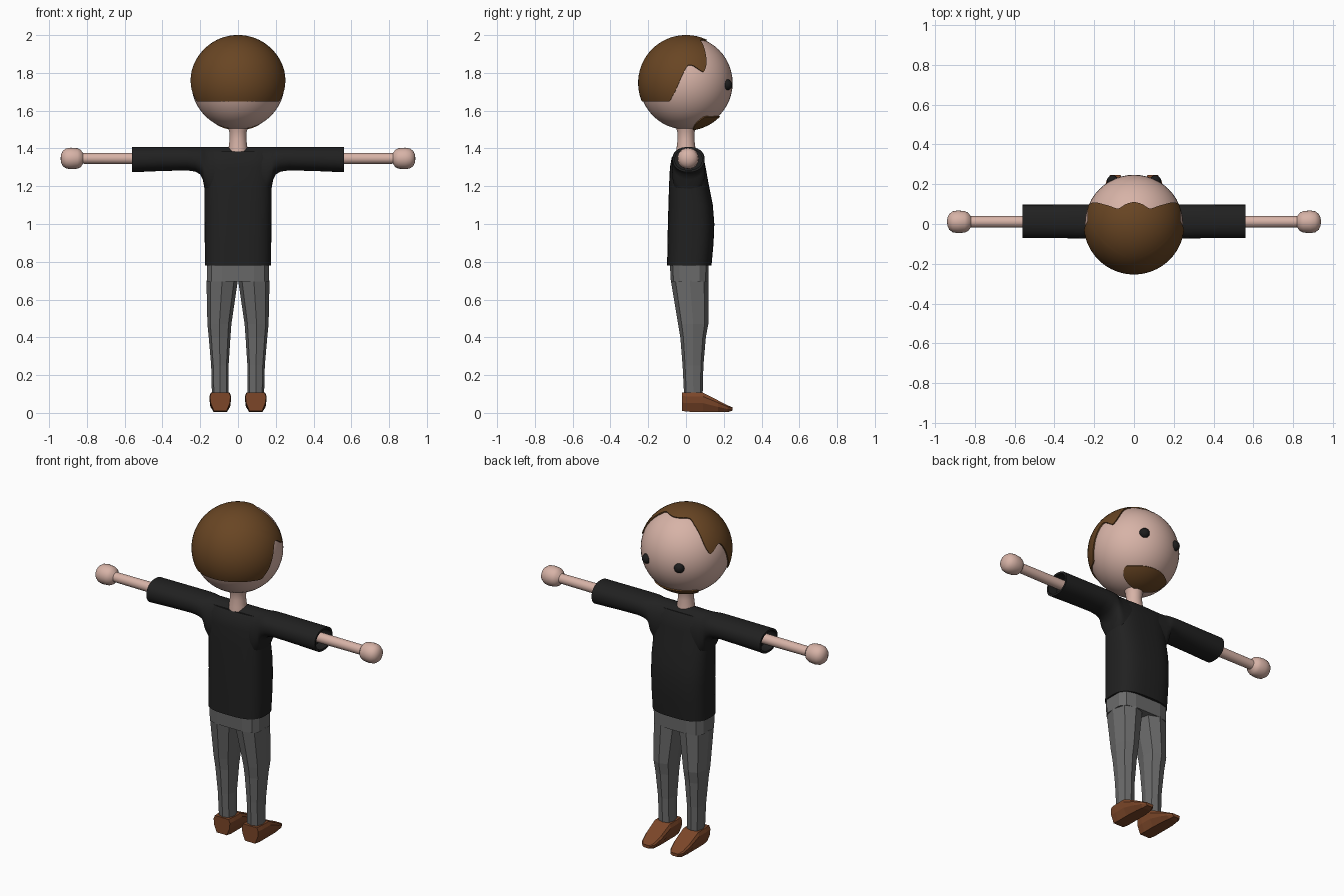
import bpy, bmesh, math
from mathutils import Vector

if "Cube" in bpy.data.objects:
    bpy.data.objects.remove(bpy.data.objects["Cube"])


def material(name, rgb):
    m = bpy.data.materials.new(name)
    m.use_nodes = True
    m.diffuse_color = (*rgb, 1)
    m.node_tree.nodes["Principled BSDF"].inputs["Base Color"].default_value = (*rgb, 1)
    return m


SKIN = material("skin", (0.68, 0.45, 0.385))
HAIR = material("hair_brown", (0.14, 0.06, 0.017))
SHIRT = material("shirt_black", (0.015, 0.015, 0.015))
PANTS = material("trouser_grey", (0.145, 0.145, 0.145))
SHOE = material("shoe_brown", (0.2, 0.062, 0.022))
EYE = material("eye_dark", (0.012, 0.012, 0.012))


def finish(bm, name, mat, smooth=None):
    bmesh.ops.recalc_face_normals(bm, faces=bm.faces)
    mesh = bpy.data.meshes.new(name)
    bm.to_mesh(mesh)
    bm.free()
    mesh.materials.append(mat)
    if smooth:
        mesh.shade_smooth()
        mesh.set_sharp_from_angle(angle=math.radians(smooth))
    ob = bpy.data.objects.new(name, mesh)
    bpy.context.scene.collection.objects.link(ob)
    return ob


def loft(name, rings, mat, smooth=None):
    """Skin a list of equal-length closed rings and cap both ends."""
    bm = bmesh.new()
    rows = [[bm.verts.new(p) for p in ring] for ring in rings]
    n = len(rows[0])
    for a, b in zip(rows, rows[1:]):
        for i in range(n):
            j = (i + 1) % n
            bm.faces.new((a[i], a[j], b[j], b[i]))
    bm.faces.new(rows[0])
    bm.faces.new(rows[-1])
    return finish(bm, name, mat, smooth)


def oval(n, power=2.0, phase=0.0):
    """Unit superellipse points."""
    pts = []
    for i in range(n):
        a = 2 * math.pi * (i + phase) / n
        c, s = math.cos(a), math.sin(a)
        pts.append((math.copysign(abs(c) ** (2 / power), c),
                    math.copysign(abs(s) ** (2 / power), s)))
    return pts


def level_ring(z, x0, x1, y0, y1, shape):
    cx, cy, rx, ry = (x0 + x1) / 2, (y0 + y1) / 2, (x1 - x0) / 2, (y1 - y0) / 2
    return [(cx + rx * u, cy + ry * v, z) for u, v in shape]


def cross_ring(x, y, z0, z1, ry, shape):
    cz, rz = (z0 + z1) / 2, (z1 - z0) / 2
    return [(x, y + ry * u, cz + rz * v) for u, v in shape]


def ball(name, centre, radius, mat, segments=32):
    bm = bmesh.new()
    bmesh.ops.create_uvsphere(bm, u_segments=segments, v_segments=segments // 2, radius=radius)
    bmesh.ops.translate(bm, verts=bm.verts, vec=centre)
    return finish(bm, name, mat, 60)


HEAD = Vector((0, 0, 1.747))


def smooth_outline(half, steps=5):
    """Mirror a half outline across x and round it with a Catmull-Rom curve."""
    pts = [Vector(p) for p in half]
    pts += [Vector((-p.x, p.y, p.z)) for p in reversed(pts) if abs(p.x) > 1e-6]
    n, out = len(pts), []
    for i in range(n):
        a, b, c, d = (pts[(i + k) % n] for k in (-1, 0, 1, 2))
        for s in range(steps):
            t = s / steps
            out.append(0.5 * (2 * b + (c - a) * t + (2 * a - 5 * b + 4 * c - d) * t * t
                              + (3 * b - a - 3 * c + d) * t ** 3))
    return out


def head_patch(name, centre, outline, mat, radius=0.2535, inner=0.238, steps=14):
    """Thin shell on the head that fills an outline around a centre direction."""
    centre = Vector(centre).normalized()
    dirs = [p.normalized() for p in outline]
    rings = [[HEAD + radius * centre.lerp(d, 0.04 + 0.96 * k / steps).normalized() for d in dirs]
             for k in range(steps + 1)]
    rings.append([HEAD + inner * d for d in dirs])
    return loft(name, rings, mat, 50)


# Head, neck and eyes
ball("head", HEAD, 0.247, SKIN, 48)
circle = oval(24)
loft("neck", [level_ring(z, -r, r, -r, r, circle) for z, r in
              ((1.37, 0.052), (1.41, 0.049), (1.45, 0.044), (1.49, 0.046), (1.53, 0.06))], SKIN, 50)
for side, tag in ((1, "left"), (-1, "right")):
    ball(tag + "_eye", (side * 0.107, 0.216, 1.737), 0.029, EYE, 20)

# Hair with wavy fringe, side locks and a straight nape
hairline = smooth_outline([
    (0, 0.11, 0.228), (0.04, 0.1, 0.229), (0.08, 0.078, 0.228), (0.12, 0.09, 0.204),
    (0.161, 0.102, 0.17), (0.2, 0.11, 0.114), (0.218, 0.104, 0.08), (0.231, 0.088, 0.06),
    (0.234, 0.03, 0.095), (0.241, 0, 0.08), (0.24, -0.05, -0.03), (0.23, -0.075, -0.075),
    (0.215, -0.09, -0.098), (0.19, -0.136, -0.098), (0.12, -0.2, -0.098), (0, -0.233, -0.098)])
head_patch("hair", (0, -0.7, 0.7), hairline, HAIR)

# Chin beard
chin = smooth_outline([
    (0, 0.18, -0.179), (0.06, 0.17, -0.18), (0.11, 0.137, -0.182), (0.145, 0.1, -0.183),
    (0.125, 0.06, -0.212), (0.08, 0.042, -0.238), (0, 0.035, -0.251)])
head_patch("beard", (0, 0.1, -0.23), chin, HAIR, steps=8)

# Shirt body
body = oval(40, 2.9)
loft("shirt_body", [level_ring(z, -w, w, back, front, body) for z, w, back, front in (
    (0.78, 0.175, -0.1, 0.135), (0.9, 0.176, -0.098, 0.146), (1.0, 0.177, -0.096, 0.15),
    (1.1, 0.178, -0.093, 0.142), (1.2, 0.177, -0.09, 0.122), (1.3, 0.18, -0.085, 0.104),
    (1.35, 0.18, -0.076, 0.094), (1.385, 0.18, -0.05, 0.07))], SHIRT, 50)

# Sleeves: one tube across the shoulders, with armpit flare and hollow cuffs
tube = oval(32, 2.2)
half = [(0.15, 1.14, 0.086), (0.178, 1.19, 0.086), (0.186, 1.235, 0.086), (0.2, 1.262, 0.086),
        (0.225, 1.277, 0.086), (0.27, 1.284, 0.085), (0.42, 1.28, 0.084), (0.56, 1.274, 0.084)]
right_half = [cross_ring(x, 0.013, low, 1.408, ry, tube) for x, low, ry in half]
right_half += [cross_ring(x, 0.013, 1.286, 1.396, 0.072, tube) for x in (0.56, 0.5)]
mirrored = [[(-x, y, z) for x, y, z in ring] for ring in reversed(right_half)]
loft("shirt_sleeves", mirrored + right_half, SHIRT, 50)

# Hips
loft("trouser_hips", [level_ring(z, -w, w, y0, y1, oval(12, 4, 0.5)) for z, w, y0, y1 in (
    (0.695, 0.167, -0.082, 0.12), (0.8, 0.168, -0.088, 0.122))], PANTS)

eight = oval(8, 2.5)
for side, tag in ((1, "left"), (-1, "right")):
    # Forearm and round hand
    arm = ((0.48, 0.03), (0.82, 0.028), (0.833, 0.046), (0.85, 0.054), (0.885, 0.057),
           (0.91, 0.053), (0.928, 0.04), (0.937, 0.02), (0.939, 0.004))
    loft(tag + "_arm_and_hand", [cross_ring(side * x, 0.011, 1.347 - r, 1.347 + r, r, circle)
                                 for x, r in arm], SKIN, 45)
    # Faceted leg
    leg = ((0.09, 0.05, 0.138, -0.01, 0.088), (0.25, 0.05, 0.142, -0.018, 0.092),
           (0.4, 0.04, 0.155, -0.03, 0.105), (0.47, 0.035, 0.162, -0.042, 0.118),
           (0.7, 0.001, 0.167, -0.08, 0.12))
    loft(tag + "_trouser_leg",
         [[(side * x, y, z) for x, y, z in level_ring(z, x0, x1, y0, y1, eight)]
          for z, x0, x1, y0, y1 in leg], PANTS)
    # Faceted shoe, lofted from heel to toe
    shoe = ((-0.02, 0.054, 0.108, 0.01), (0.02, 0.058, 0.108, 0.006), (0.09, 0.058, 0.107, 0.006),
            (0.17, 0.055, 0.066, 0.004), (0.22, 0.044, 0.04, 0.004), (0.245, 0.026, 0.03, 0.012))
    section = ((-0.62, 0), (0.62, 0), (0.95, 0.45), (1, 0.8), (0.85, 1),
               (-0.85, 1), (-1, 0.8), (-0.95, 0.45))
    loft(tag + "_shoe", [[(side * 0.094 + w * u, y, low + (top - low) * v) for u, v in section]
                         for y, w, top, low in shoe], SHOE)
